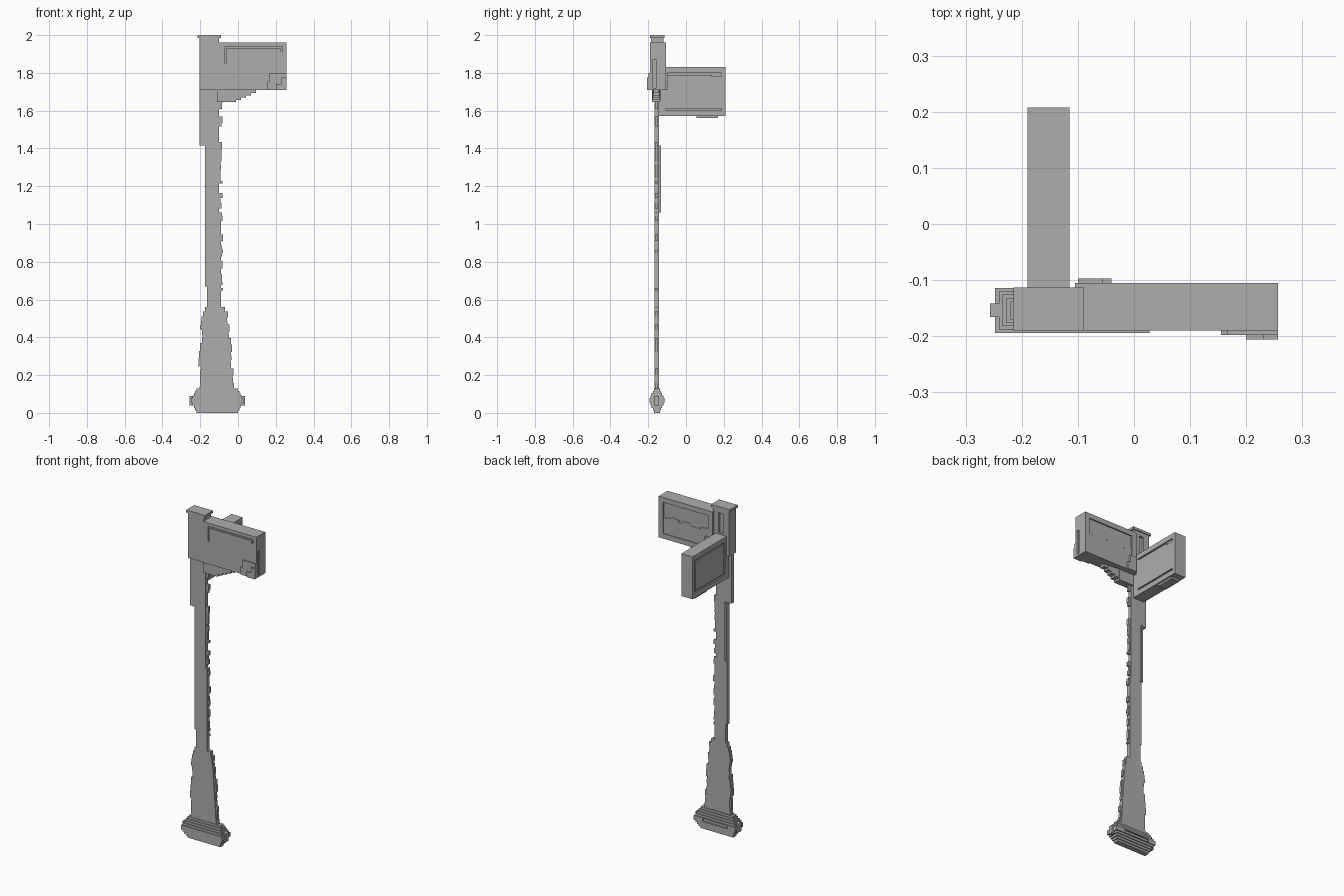
import bpy, bmesh, math, random
from mathutils import Vector

random.seed(7)
if "Cube" in bpy.data.objects:
    bpy.data.objects.remove(bpy.data.objects["Cube"], do_unlink=True)

shade = 0.42
grey = (shade, shade, shade, 1)
material = bpy.data.materials.new("plain grey")
material.use_nodes = True
material.diffuse_color = grey
material.node_tree.nodes["Principled BSDF"].inputs["Base Color"].default_value = grey


def block(x_range, y_range, z_range):
    """A box as its low and high corner."""
    return tuple(Vector(corner) for corner in zip(x_range, y_range, z_range))


def grown(box, x_grow, y_grow, z_grow):
    """The same box, larger or smaller on every side."""
    growth = Vector((x_grow, y_grow, z_grow))
    return box[0] - growth, box[1] + growth


def boxes(name, parts):
    """Make one flat-faced object from several boxes."""
    bm = bmesh.new()
    for low, high in parts:
        for vert in bmesh.ops.create_cube(bm, size=1)["verts"]:
            vert.co = [high[axis] if vert.co[axis] > 0 else low[axis] for axis in range(3)]
    mesh = bpy.data.meshes.new(name)
    bm.to_mesh(mesh)
    bm.free()
    mesh.materials.append(material)
    obj = bpy.data.objects.new(name, mesh)
    bpy.context.collection.objects.link(obj)
    return obj


def carve(obj, parts):
    """Cut boxes out of an object."""
    cutter = boxes("cutter", parts)
    cutter.hide_render = True
    modifier = obj.modifiers.new("carve", "BOOLEAN")
    modifier.operation = "DIFFERENCE"
    modifier.object = cutter
    modifier.solver = "EXACT"
    modifier.use_self = True
    depsgraph = bpy.context.evaluated_depsgraph_get()
    mesh = bpy.data.meshes.new_from_object(obj.evaluated_get(depsgraph))
    obj.modifiers.clear()
    obj.data = mesh
    bpy.data.objects.remove(cutter, do_unlink=True)


def worn_edge(name, edge_rule, bottom, top, reach, thickness):
    """Small random blocks standing out from an upright edge."""
    parts, z = [], bottom
    while z < top:
        next_z = min(z + random.uniform(0.012, 0.045), top)
        edge = edge_rule(z)
        tip = edge + reach * random.uniform(0.3, 1)
        if random.random() < 0.65:
            parts.append(block(sorted((edge - reach, tip)), thickness, (z, next_z)))
        z = next_z
    boxes(name, parts)


# Main levels and edges shared by the parts
flare_bottom, flare_top = 0.12, 0.56
strip_bottom, upper_bottom = 0.67, 1.415
sign_bottom, sign_top = 1.71, 1.96
post_left, post_right = -0.205, -0.1
shaft_left, shaft_right = -0.165, -0.09
plank_front, plank_back = -0.167, -0.143
sign_front, sign_back, sign_end = -0.19, -0.105, 0.257
plank = (plank_front, plank_back)
chip_depth = (plank_front + 0.004, plank_back - 0.004)
strip = (shaft_left - 0.01, shaft_left)

# Thin plank post with side and back strips
worn_start = 1.06
boxes("post_shaft", [
    block((shaft_left, shaft_right), plank, (flare_top, worn_start)),
    block((shaft_left, post_right), plank, (worn_start, upper_bottom))])
boxes("post_side_strip", [block(strip, plank, (strip_bottom, upper_bottom))])
boxes("post_back_strip", [block(strip, (plank_back, plank_back + 0.011), (worn_start, upper_bottom))])
boxes("post_upper", [block((post_left, post_right), plank, (upper_bottom, sign_bottom))])
worn_edge("post_upper_chips", lambda z: post_right, worn_start, sign_bottom - 0.05, 0.02, chip_depth)
worn_edge("post_lower_chips", lambda z: shaft_right, flare_top, worn_start, 0.015, chip_depth)


# Flared foot: wide below, wavy sides, shoulders pulled in at the top
def flare_rise(z):
    return (z - flare_bottom) / (flare_top - flare_bottom)


def flare_left(z):
    rise = flare_rise(z)
    return -0.2 + 0.012 * rise + 0.006 * math.sin(14 * rise) + 0.02 * rise ** 12


def flare_right(z):
    rise = flare_rise(z)
    return -0.03 - 0.03 * rise - 0.02 * rise ** 12


slices = 18
step = (flare_top - flare_bottom) / slices
levels = [flare_bottom + step * i for i in range(slices)]
boxes("foot_flare", [block((flare_left(z), flare_right(z)), plank, (z, z + step)) for z in levels])
worn_edge("foot_right_chips", flare_left, flare_bottom, flare_top - step, -0.012, chip_depth)
worn_edge("foot_left_chips", flare_right, flare_bottom, flare_top - step, 0.012, chip_depth)

# Base: nested blocks, the widest being the lowest in height
core = block((-0.22, 0), (-0.17, -0.138), (0, 0.13))
tiers = 4
base = boxes("base", [grown(core, 0.007 * i, 0.006 * i, -0.013 * i) for i in range(tiers + 1)]
             + [grown(core, 0.037, -0.004, -0.04)])
back_face = core[1].y + 0.006 * tiers
carve(base, [block((-0.2, -0.03), (back_face - 0.01, back_face + 0.01), (0.056, 0.074))])

# Post head with a back groove and an overhanging cap
cap_bottom, post_top = 1.985, 2
head = block((post_left, post_right), (sign_front + 0.004, -0.118), (sign_bottom, cap_bottom))
post_head = boxes("post_head", [head])
middle = (post_left + post_right) / 2
carve(post_head, [block((middle - 0.015, middle + 0.015), (-0.13, sign_back), (1.84, sign_top))])
boxes("post_cap", [block((post_left - 0.01, post_right + 0.01), (sign_front, -0.113), (cap_bottom, post_top))])

# Front sign board: engraved bracket line, end groove and recessed back
sign = block((sign_back, sign_end), (sign_front, sign_back), (sign_bottom, sign_top))
front_sign = boxes("front_sign", [sign])
cut = 0.008
engraved = (sign_front - cut, sign_front + cut)
line_left, line_right, line_top, line = -0.07, 0.235, 1.94, 0.01
recess = grown(sign, -0.03, 0, -0.03)
recess[0].y, recess[1].y = sign_back - cut, sign_back + cut
carve(front_sign, [
    block((line_left, line_right), engraved, (line_top - line, line_top)),
    block((line_left, line_left + line), engraved, (1.85, line_top)),
    block((line_right - line, line_right), engraved, (line_top - line * 2.5, line_top)),
    block((sign_end - cut, sign_end + cut), (-0.175, -0.16), (sign_bottom + line, 1.87)),
    recess])

# Raised lower half of the recess with a ragged top edge
columns = 12
left, right = recess[0].x, recess[1].x
width = (right - left) / columns
boxes("front_sign_back_relief", [
    block((left + width * i, left + width * (i + 1)), (recess[0].y - cut, recess[0].y + 0.003),
          (recess[0].z, 1.84 + random.uniform(-line, line)))
    for i in range(columns)])


# Corner patches, each a stack of narrowing plates
def patch(name, x_range, y_range, height, notch_left, notch_right):
    x_low, x_high = x_range
    half = sign_bottom + height / 2
    boxes(name, [block(x_range, y_range, (sign_bottom, half)),
                 block((x_low + notch_left, x_high - notch_right), y_range, (half, sign_bottom + height))])


patch("back_corner_patch", (post_right, -0.04), (sign_back - cut, sign_back + cut), 0.09, 0, 0.015)
patch("front_corner_patch", (0.155, sign_end), (sign_front - cut, sign_front), 0.09, 0.012, 0)
patch("front_corner_plate", (0.2, sign_end), (sign_front - cut * 2, sign_front), 0.065, 0.03, 0)

# Stepped bracket under the front sign
treads = 5
boxes("sign_bracket", [
    block((post_right - line, -0.01 + 0.026 * i), (-0.18 + 0.002 * i, -0.135 - 0.002 * i),
          (1.645 + 0.012 * i, sign_bottom)) for i in range(treads)])

# Rear sign board, grooved on one broad side and outlined on the other
rear_end = 0.208
board = block((-0.19, -0.115), (plank_back, rear_end), (1.572, 1.83))
rear_sign = boxes("rear_sign", [board])
rear_left, rear_right = board[0].x, board[1].x
groove_low, groove_high = board[0].z + 0.03, board[1].z - 0.03
start, end = -0.105, rear_end - 0.02
cuts = []
for face in (rear_left, rear_right):
    depth = (face - cut, face + cut)
    for z in (groove_low, groove_high - line):
        cuts.append(block(depth, (start, end), (z, z + line)))
outline = (rear_left - cut, rear_left + cut)
for y in (start, end - line):
    cuts.append(block(outline, (y, y + line), (groove_low, groove_high)))
cuts.append(block(depth, (end - line * 5, end), (groove_high - line * 2, groove_high)))
carve(rear_sign, cuts)
boxes("rear_sign_tab", [block((rear_left + line, rear_right - line), (0.055, 0.17), (1.56, board[0].z))])
